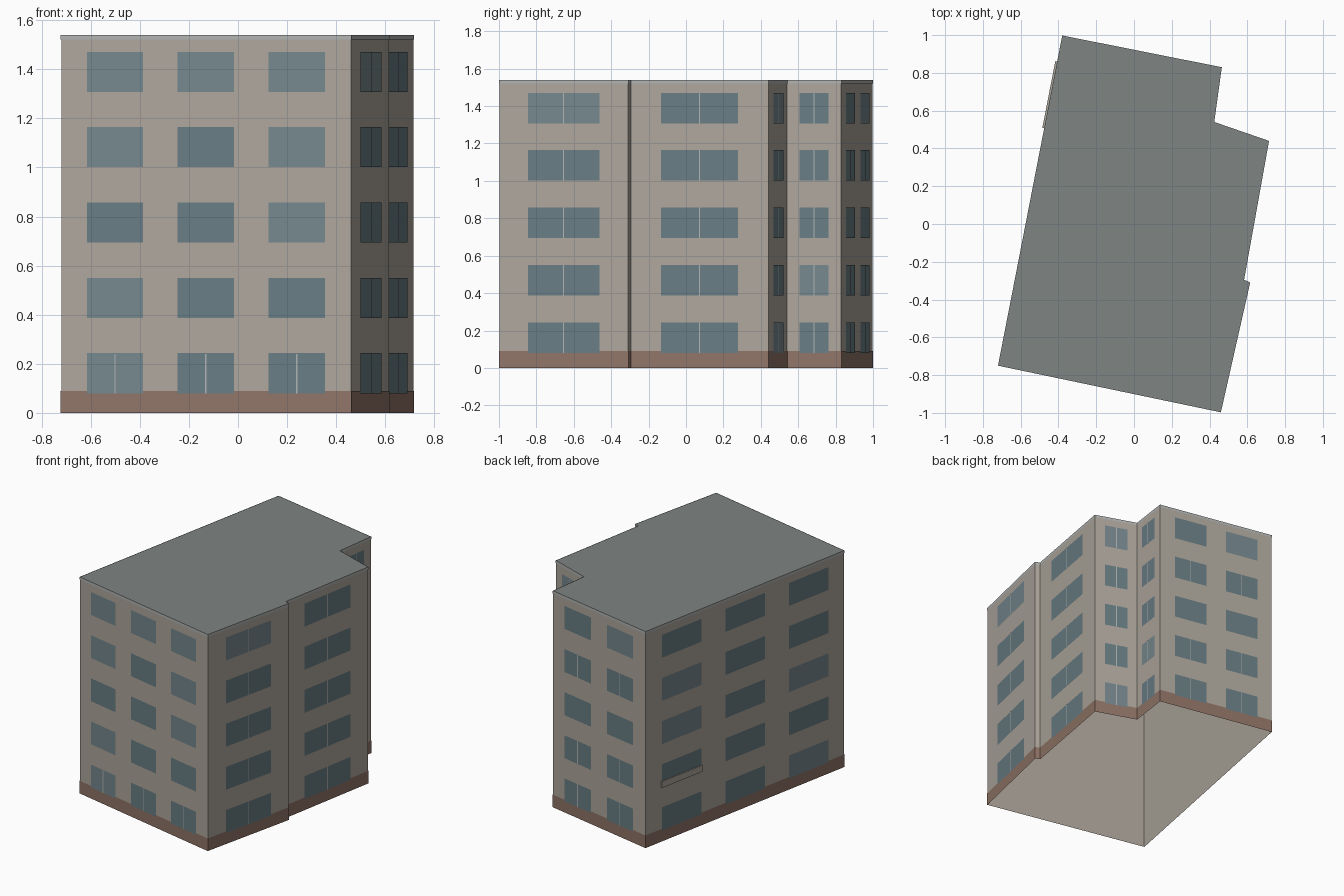
import bpy, random
from mathutils import Vector

if "Cube" in bpy.data.objects:
    bpy.data.objects.remove(bpy.data.objects["Cube"])

random.seed(4)
HEIGHT, FLOOR = 1.54, 0.307
OFF = 0.002          # how far overlays stand off the wall
MARGIN, FILL = 0.036, 0.62

# Footprint, counter-clockwise from the front left corner
PLAN = [Vector(p) for p in (
    (-0.72, -0.75), (0.46, -0.997), (0.615, -0.31), (0.583, -0.295),
    (0.715, 0.44), (0.425, 0.54), (0.465, 0.83), (-0.38, 0.998))]
# Windows per wall, and the floors whose windows have a centre bar
BAYS = [3, 1, 0, 1, 1, 1, 2, 3]
BARS = [{0}, range(5), (), range(5), range(5), range(5), {0, 1, 3}, ()]


def material(name, rgb):
    m = bpy.data.materials.new(name)
    m.diffuse_color = (*rgb, 1)
    m.use_nodes = True
    m.node_tree.nodes["Principled BSDF"].inputs["Base Color"].default_value = m.diffuse_color
    return m


WALL = material("wall_paint", (0.42, 0.385, 0.335))
BRICK = material("plinth_brown", (0.28, 0.175, 0.135))
ROOF = material("roof_grey", (0.21, 0.235, 0.225))
TRIM = material("trim_light", (0.44, 0.45, 0.45))
GLASS = [material("glass_dark", (0.14, 0.205, 0.23)),
         material("glass_light", (0.18, 0.245, 0.27))]


def mesh_object(name, faces, mats, indices=None):
    """Make one object out of a list of faces given as point lists."""
    verts, polys = [], []
    for f in faces:
        polys.append(range(len(verts), len(verts) + len(f)))
        verts += [tuple(p) for p in f]
    me = bpy.data.meshes.new(name)
    me.from_pydata(verts, [], [list(p) for p in polys])
    for m in mats:
        me.materials.append(m)
    for poly, i in zip(me.polygons, indices or [0] * len(faces)):
        poly.material_index = i
    ob = bpy.data.objects.new(name, me)
    bpy.context.collection.objects.link(ob)
    return ob


def wall_quad(i, s0, s1, z0, z1, off=0.0):
    """Upright quad on wall i, between distances s0 and s1 along it."""
    a, b = PLAN[i], PLAN[(i + 1) % len(PLAN)]
    d = (b - a).normalized()
    n = Vector((d.y, -d.x)) * off
    p, q = a + d * s0 + n, a + d * s1 + n
    return [(p.x, p.y, z0), (q.x, q.y, z0), (q.x, q.y, z1), (p.x, p.y, z1)]


def length(i):
    return (PLAN[(i + 1) % len(PLAN)] - PLAN[i]).length


walls, plinth, fascia, panes, tints, bars = [], [], [], [], [], []
for i, bays in enumerate(BAYS):
    L = length(i)
    walls.append(wall_quad(i, 0, L, 0, HEIGHT))
    plinth.append(wall_quad(i, -OFF, L + OFF, 0, 0.09, OFF))
    fascia.append(wall_quad(i, -OFF, L + OFF, HEIGHT - 0.018, HEIGHT, OFF))
    margin = MARGIN if L > 0.5 else 0.02
    for b in range(bays):
        pitch = (L - 2 * margin) / bays
        mid, half = margin + pitch * (b + 0.5), pitch * FILL / 2
        for k in range(5):
            z0 = 0.08 + k * FLOOR
            z1 = z0 + 0.163
            panes.append(wall_quad(i, mid - half, mid + half, z0, z1, 2 * OFF))
            tints.append(int(random.random() < 0.25))
            if k in BARS[i]:
                bars.append(wall_quad(i, mid - 0.003, mid + 0.003, z0, z1, 3 * OFF))

# Shell is open underneath
mesh_object("walls", walls, [WALL])
mesh_object("plinth", plinth, [BRICK])
mesh_object("roof_fascia", fascia, [TRIM])
mesh_object("roof", [[(p.x, p.y, HEIGHT) for p in PLAN]], [ROOF])
mesh_object("window_panes", panes, GLASS, tints)
mesh_object("window_bars", bars, [TRIM])

# Shallow ledge under one first-floor window of the left wall
s0, s1, z0, z1, depth = 0.14, 0.50, 0.385, 0.43, 0.010
front = wall_quad(7, s0, s1, z0, z1, depth)
back = wall_quad(7, s0, s1, z0, z1, 0)
sides = [[back[j], back[(j + 1) % 4], front[(j + 1) % 4], front[j]] for j in range(4)]
mesh_object("window_ledge", [front] + sides, [WALL])
